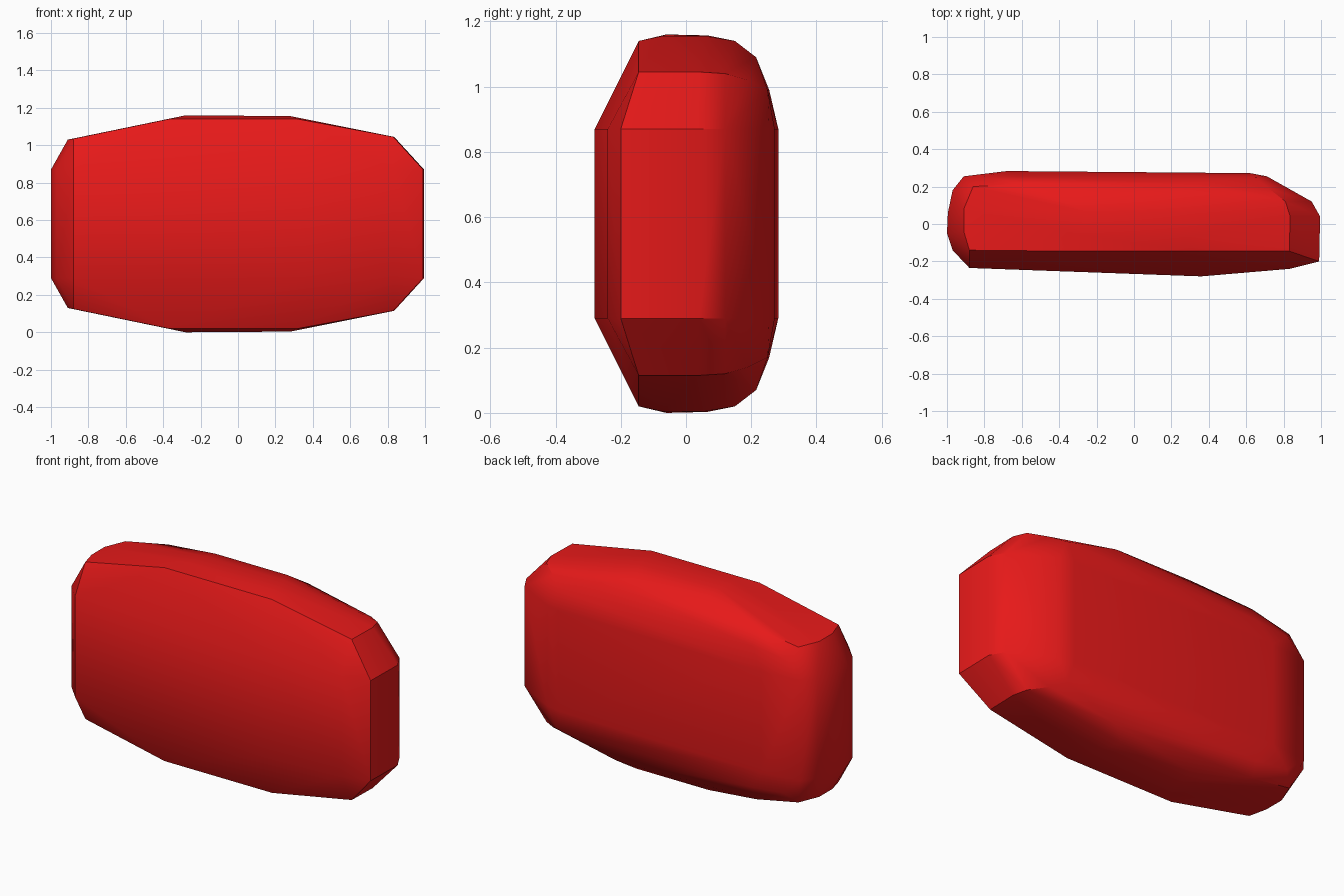
import bpy, bmesh, math

if "Cube" in bpy.data.objects:
    bpy.data.objects.remove(bpy.data.objects["Cube"])

HEIGHT = 1.16
MID = HEIGHT / 2

# Outline of the broad vertical band (x, y), between z 0.29 and 0.87
band = [(-1, -0.05), (-0.995, 0.06), (-0.97, 0.18), (-0.91, 0.255), (-0.68, 0.283),
        (0.62, 0.272), (0.71, 0.255), (0.95, 0.12), (0.995, 0.04), (0.99, -0.2),
        (0.83, -0.24), (0.36, -0.28), (-0.88, -0.235), (-0.97, -0.14)]

# Upper facets (x, y, z): shoulders, rear bevels, then crown
cap = [(-0.91, -0.04, 1.03), (-0.88, -0.14, 1.035), (-0.91, 0.08, 1.03), (-0.86, 0.2, 1.03),
       (0.83, -0.145, 1.045), (0.835, 0.04, 1.045), (0.81, 0.12, 1.04),
       (-0.8, 0.255, 0.97), (-0.6, 0.255, 0.99), (0.65, 0.25, 0.99),
       (-0.6, 0.215, 1.075), (0.3, 0.215, 1.09), (0.72, 0.19, 1.02),
       (-0.37, -0.145, 1.14), (0.32, -0.145, 1.14),
       (-0.25, 0.15, 1.14), (0.21, 0.15, 1.14),
       (-0.28, -0.06, 1.16), (0.28, -0.07, 1.156),
       (-0.25, 0.065, 1.157), (0.26, 0.06, 1.155)]

# Faceted slab: upper half mirrored downwards and wrapped in a hull
bm = bmesh.new()
for x, y, z in [(x, y, 0.87) for x, y in band] + cap:
    bm.verts.new((x, y, z))
    bm.verts.new((x, y, HEIGHT - z))
res = bmesh.ops.convex_hull(bm, input=bm.verts)
loose = [v for v in bm.verts if not v.link_faces]
bmesh.ops.delete(bm, geom=loose, context='VERTS')
bmesh.ops.dissolve_limit(bm, angle_limit=math.radians(1), verts=bm.verts, edges=bm.edges)
bmesh.ops.recalc_face_normals(bm, faces=bm.faces)
mesh = bpy.data.meshes.new("faceted_slab")
bm.to_mesh(mesh)
bm.free()
slab = bpy.data.objects.new("faceted_slab", mesh)
bpy.context.collection.objects.link(slab)

# Red finish
red = bpy.data.materials.new("red")
red.diffuse_color = (0.8, 0.01, 0.01, 1)
red.use_nodes = True
red.node_tree.nodes["Principled BSDF"].inputs["Base Color"].default_value = red.diffuse_color
mesh.materials.append(red)

# Soft shading over the shallow facets
bpy.context.view_layer.objects.active = slab
slab.select_set(True)
bpy.ops.object.shade_smooth_by_angle(angle=math.radians(35))
